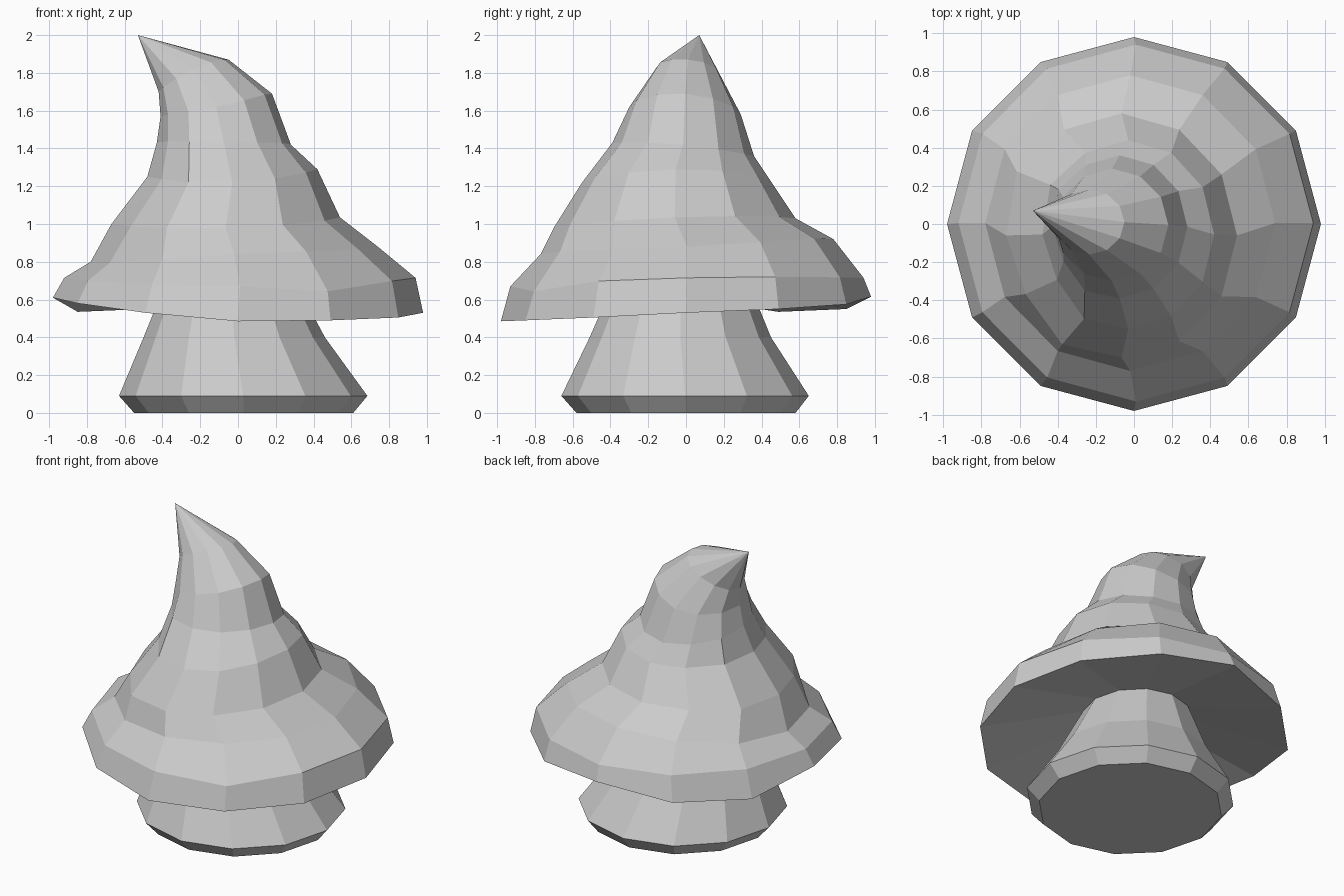
import bpy, bmesh
from math import sin, cos, pi

if "Cube" in bpy.data.objects:
    bpy.data.objects.remove(bpy.data.objects["Cube"])

N = 12


def ring(left, right, front, back, dz=None, dr=None):
    """Twelve points through four extremes, each given as (position, height)."""
    cx, rx = (left[0] + right[0]) / 2, (right[0] - left[0]) / 2
    cy, ry = (front[0] + back[0]) / 2, (back[0] - front[0]) / 2
    zx, zy = (left[1] + right[1]) / 2, (front[1] + back[1]) / 2
    pts = []
    for i in range(N):
        a = 2 * pi * i / N
        z = ((zx + zy) / 2 + (zx - zy) / 2 * cos(2 * a)
             + (right[1] - left[1]) / 2 * cos(a) + (back[1] - front[1]) / 2 * sin(a))
        k = (dr or {}).get(i, 1)
        pts.append((cx + k * rx * cos(a), cy + k * ry * sin(a), z + (dz or {}).get(i, 0)))
    return pts


def flat(l, r, f, b, z):
    return ring((l, z), (r, z), (f, z), (b, z))


def loft(name, rings, tip=None):
    """Skin the rings, close the start, and end in a point or a cap."""
    bm = bmesh.new()
    loops = [[bm.verts.new(p) for p in r] for r in rings]
    for a, b in zip(loops, loops[1:]):
        for i in range(N):
            j = (i + 1) % N
            bm.faces.new((a[i], a[j], b[j], b[i]))
    bm.faces.new(loops[0][::-1])
    if tip:
        t = bm.verts.new(tip)
        for i in range(N):
            bm.faces.new((loops[-1][i], loops[-1][(i + 1) % N], t))
    else:
        bm.faces.new(loops[-1])
    bmesh.ops.recalc_face_normals(bm, faces=bm.faces)
    me = bpy.data.meshes.new(name)
    bm.to_mesh(me)
    bm.free()
    ob = bpy.data.objects.new(name, me)
    bpy.context.collection.objects.link(ob)
    return ob


# Flared trunk with a bevelled foot
loft("trunk", [
    flat(-0.55, 0.61, -0.58, 0.58, 0.0),
    flat(-0.63, 0.685, -0.66, 0.65, 0.09),
    flat(-0.50, 0.46, -0.51, 0.45, 0.40),
    flat(-0.37, 0.29, -0.37, 0.32, 0.72),
])

# Wavy lower edge of the foliage
brim_z = [0.53, 0.55, 0.575, 0.615, 0.55, 0.535, 0.61, 0.58, 0.53, 0.485, 0.49, 0.505]
brim = [(x, y, z) for (x, y, _), z in zip(flat(-0.98, 0.98, -0.98, 0.98, 0), brim_z)]

# Fold on the left side: sharp corners either side of a flatter strip
fold = {5: 1.05, 7: 0.96, 8: 1.03}

# Foliage: hollow underside, stepped skirt, bent top
loft("foliage", [
    flat(-0.37, 0.29, -0.37, 0.32, 0.71),
    brim,
    ring((-0.92, 0.715), (0.94, 0.715), (-0.93, 0.67), (0.94, 0.715), dz={10: -0.035}),
    ring((-0.78, 0.80), (0.74, 0.88), (-0.77, 0.84), (0.78, 0.92)),
    ring((-0.67, 1.00), (0.54, 1.035), (-0.70, 0.98), (0.58, 1.03), dr=fold),
    ring((-0.48, 1.25), (0.42, 1.29), (-0.55, 1.22), (0.44, 1.24), dr=fold),
    ring((-0.43, 1.43), (0.28, 1.42), (-0.39, 1.43), (0.36, 1.36), dr=fold),
    ring((-0.41, 1.57), (0.18, 1.69), (-0.30, 1.62), (0.29, 1.58)),
    ring((-0.42, 1.70), (-0.05, 1.87), (-0.16, 1.82), (0.18, 1.79)),
], tip=(-0.53, 0.07, 2.0))
